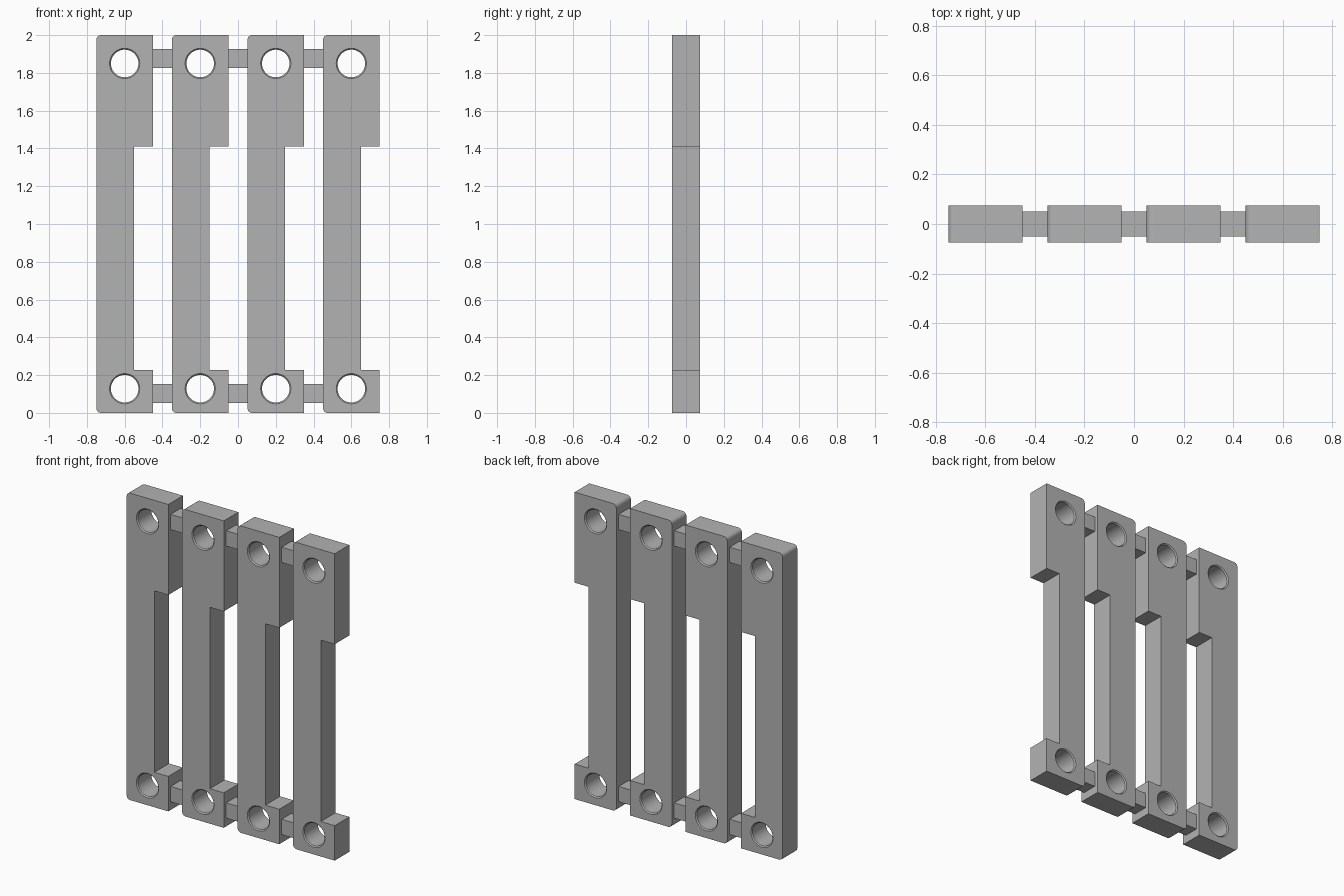
import bpy
import bmesh
from math import cos, sin, pi

old = bpy.data.objects.get("Cube")
if old:
    bpy.data.objects.remove(old, do_unlink=True)

grey = bpy.data.materials.new("plain grey")
grey.use_nodes = True
colour = (0.45, 0.45, 0.45, 1)
grey.diffuse_color = colour
grey.node_tree.nodes["Principled BSDF"].inputs["Base Color"].default_value = colour

HALF_DEPTH = 0.075
HOLE_HEIGHTS = {"lower": 0.128, "upper": 1.85}
CENTRES = [-0.6, -0.2, 0.2, 0.6]


def new_object(name, bm):
    bmesh.ops.recalc_face_normals(bm, faces=bm.faces)
    mesh = bpy.data.meshes.new(name)
    bm.to_mesh(mesh)
    bm.free()
    mesh.materials.append(grey)
    obj = bpy.data.objects.new(name, mesh)
    bpy.context.collection.objects.link(obj)
    return obj


def bar(name):
    """Notched bar, extruded from its front outline, outer corners rounded."""
    bm = bmesh.new()
    outline = [(-0.15, 0), (0.15, 0), (0.15, 0.228), (0.05, 0.228),
               (0.05, 1.41), (0.15, 1.41), (0.15, 2), (-0.15, 2)]
    face = bm.faces.new([bm.verts.new((x, -HALF_DEPTH, z)) for x, z in outline])
    moved = bmesh.ops.extrude_face_region(bm, geom=[face])["geom"]
    bmesh.ops.translate(bm, vec=(0, 2 * HALF_DEPTH, 0),
                        verts=[v for v in moved if isinstance(v, bmesh.types.BMVert)])
    corners = [e for e in bm.edges
               if all(v.co.x < -0.14 and (v.co.z < 0.01 or v.co.z > 1.99) for v in e.verts)
               and abs(e.verts[0].co.z - e.verts[1].co.z) < 0.01]
    bmesh.ops.bevel(bm, geom=corners, offset=0.025, segments=6, profile=0.5,
                    affect='EDGES')
    return new_object(name, bm)


def hole_cutter(z, sides=48):
    """Round drill with flared ends for the countersunk rims."""
    bm = bmesh.new()
    profile = [(-0.085, 0.09), (-0.068, 0.073), (0.068, 0.073), (0.085, 0.09)]
    rings = [[bm.verts.new((r * cos(2 * pi * i / sides), y, z + r * sin(2 * pi * i / sides)))
              for i in range(sides)] for y, r in profile]
    for a, b in zip(rings, rings[1:]):
        for i in range(sides):
            j = (i + 1) % sides
            bm.faces.new((a[i], a[j], b[j], b[i]))
    bm.faces.new(rings[0])
    bm.faces.new(rings[-1])
    cutter = new_object("hole_cutter", bm)
    cutter.hide_render = True
    return cutter


# First bar with its two drilled holes
first = bar("bar_1")
cutters = [hole_cutter(z) for z in HOLE_HEIGHTS.values()]
for cutter in cutters:
    mod = first.modifiers.new("hole", 'BOOLEAN')
    mod.operation = 'DIFFERENCE'
    mod.solver = 'EXACT'
    mod.object = cutter
bpy.context.view_layer.update()
drilled = bpy.data.meshes.new_from_object(
    first.evaluated_get(bpy.context.evaluated_depsgraph_get()))
first.modifiers.clear()
first.data = drilled
for cutter in cutters:
    bpy.data.objects.remove(cutter, do_unlink=True)

bpy.ops.object.select_all(action='DESELECT')
first.select_set(True)
bpy.context.view_layer.objects.active = first
bpy.ops.object.shade_smooth_by_angle(angle=pi / 6)

# Row of four identical bars
first.location.x = CENTRES[0]
for n, x in enumerate(CENTRES[1:], 2):
    copy = first.copy()
    copy.name = f"bar_{n}"
    copy.location.x = x
    bpy.context.collection.objects.link(copy)

# Small bridges joining neighbouring bars at both ends
for level, z in {"lower": 0.103, "upper": 1.876}.items():
    for n, (a, b) in enumerate(zip(CENTRES, CENTRES[1:]), 1):
        bm = bmesh.new()
        bmesh.ops.create_cube(bm, size=0.1)
        bridge = new_object(f"{level}_bridge_{n}", bm)
        bridge.location = ((a + b) / 2, 0, z)
